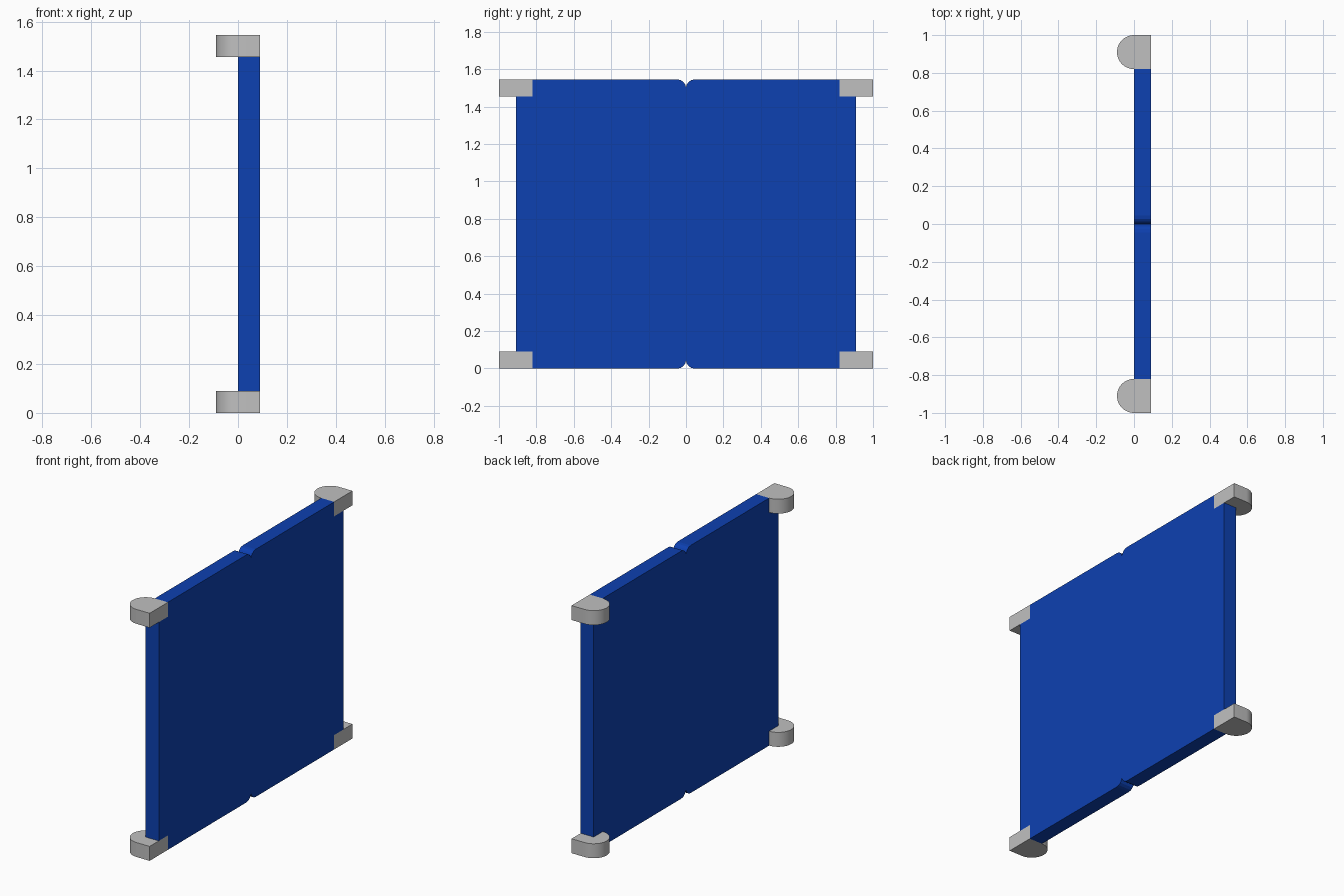
import bpy, bmesh, math
from mathutils import Vector

cube = bpy.data.objects.get("Cube")
if cube:
    bpy.data.objects.remove(cube, do_unlink=True)

R = 0.09          # corner radius and panel thickness
H = 1.545         # overall height
Y = 0.91          # corner centre distance
N = 0.045         # radius of the rounded notch edges


def material(name, color):
    m = bpy.data.materials.new(name)
    m.use_nodes = True
    m.diffuse_color = color
    m.node_tree.nodes["Principled BSDF"].inputs["Base Color"].default_value = color
    return m


blue = material("blue", (0.004, 0.052, 0.44, 1))
grey = material("light grey", (0.527, 0.527, 0.527, 1))


def prism(name, points, direction, mat):
    """Extrude a closed outline along a direction."""
    bm = bmesh.new()
    face = bm.faces.new([bm.verts.new(p) for p in points])
    ext = bmesh.ops.extrude_face_region(bm, geom=[face], use_keep_orig=True)
    verts = [g for g in ext["geom"] if isinstance(g, bmesh.types.BMVert)]
    bmesh.ops.translate(bm, verts=verts, vec=Vector(direction))
    bmesh.ops.recalc_face_normals(bm, faces=bm.faces)
    mesh = bpy.data.meshes.new(name)
    bm.to_mesh(mesh)
    bm.free()
    mesh.materials.append(mat)
    obj = bpy.data.objects.new(name, mesh)
    bpy.context.collection.objects.link(obj)
    return obj


# Panel: one quarter outline mirrored, with centre notches and corner cutouts
arc = [math.pi - i * math.pi / 8 for i in range(5)]
quarter = [(N + N * math.cos(a), H - N + N * math.sin(a)) for a in arc]
quarter += [(Y - R, H), (Y - R, H - R), (Y, H - R)]
half = quarter + [(y, H - z) for y, z in reversed(quarter)]
outline = half + [(-y, z) for y, z in reversed(half[1:-1])]
# the notch points lie on the centre line and are shared by both halves
prism("panel", [(0, y, z) for y, z in outline], (R, 0, 0), blue)

# Corner blocks: square toward the flat face, rounded toward the other
STEPS = 24
for end, sy in (("front", -1), ("back", 1)):
    for level, z in (("bottom", 0), ("top", H - R)):
        pts = [(R, sy * Y - R, z), (R, sy * Y + R, z)]
        for i in range(STEPS + 1):
            a = math.pi / 2 + math.pi * i / STEPS
            pts.append((R * math.cos(a), sy * Y + R * math.sin(a), z))
        block = prism(f"{end}_{level}_corner_block", pts, (0, 0, R), grey)
        bpy.ops.object.select_all(action="DESELECT")
        block.select_set(True)
        bpy.context.view_layer.objects.active = block
        bpy.ops.object.shade_smooth_by_angle(angle=math.radians(30))
